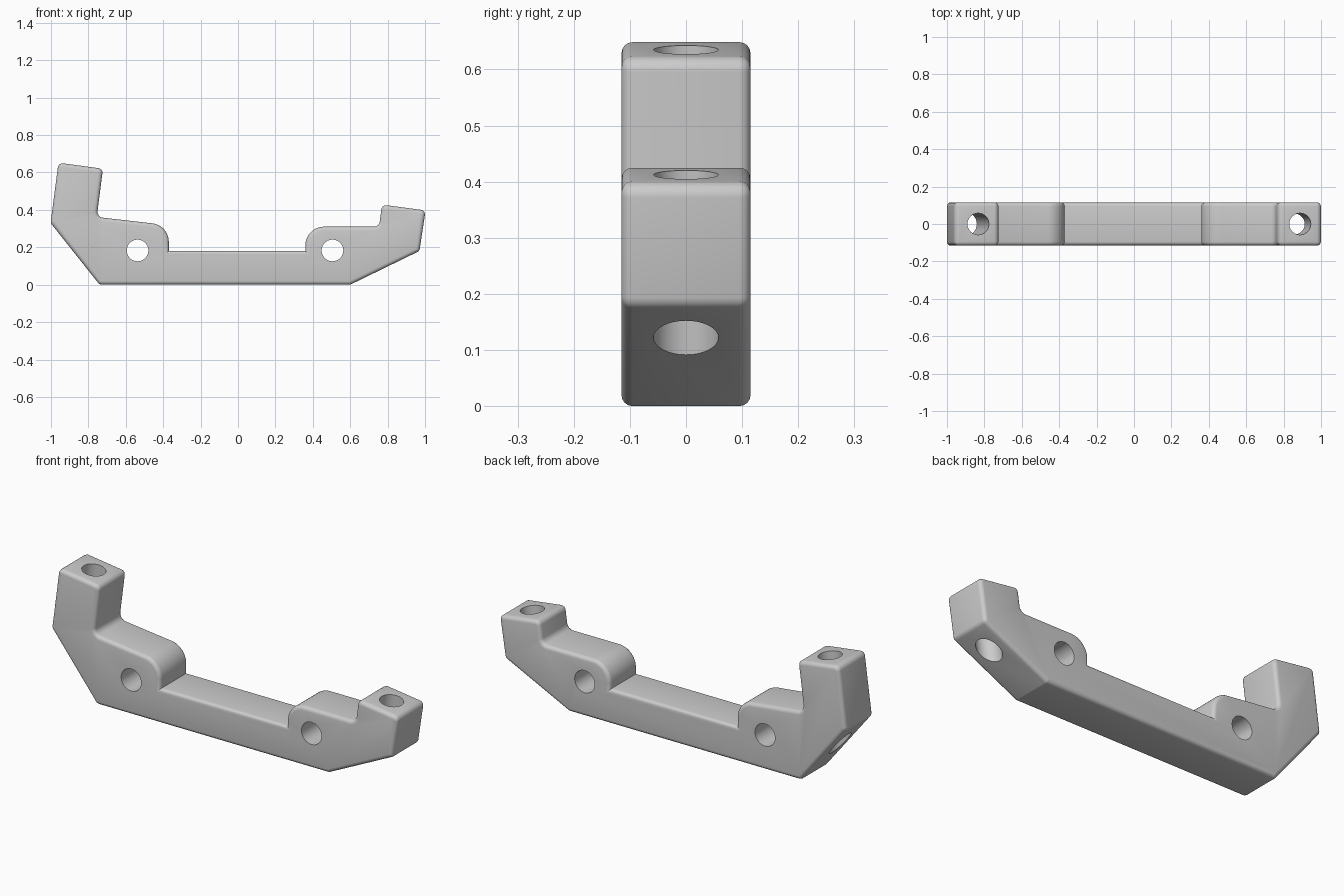
import bpy, bmesh, math
from mathutils import Vector

cube = bpy.data.objects.get("Cube")
if cube:
    bpy.data.objects.remove(cube, do_unlink=True)

HALF = 0.115      # half thickness of the bracket
RIM = 0.02        # rounding of the long rims
RIM_STEPS = 4
HOLE = 0.058      # radius of all bolt holes

grey = bpy.data.materials.new("plain_grey")
grey.use_nodes = True
colour = (0.6, 0.6, 0.6, 1)
grey.diffuse_color = colour
grey.node_tree.nodes["Principled BSDF"].inputs["Base Color"].default_value = colour


def rounded(corners):
    """Points and inward normals of an outline with (x, z, radius) corners."""
    out = []
    for i, (x, z, r) in enumerate(corners):
        p = Vector((x, z))
        a = (Vector(corners[i - 1][:2]) - p).normalized()
        b = (Vector(corners[(i + 1) % len(corners)][:2]) - p).normalized()
        half = a.angle(b) / 2
        middle = (a + b).normalized() / math.sin(half)
        inward = 1 if b.x * a.y - b.y * a.x > 0 else -1
        if r == 0:
            out.append((p, middle * inward))
            continue
        centre = p + middle * r
        start = p + a * r / math.tan(half) - centre
        end = p + b * r / math.tan(half) - centre
        steps = 12 if r > 0.05 else 4
        for k in range(steps + 1):
            d = start.lerp(end, k / steps).normalized()
            out.append((centre + d * r, d * -inward))
    return out


# Side outline, counter-clockwise from the lower right corner
outline = rounded([
    (-0.74, 0, 0.025), (0.6, 0, 0.025), (0.97, 0.18, 0.025),
    (1.003, 0.397, 0.025), (0.77, 0.428, 0.025), (0.754, 0.31, 0.03),
    (0.36, 0.31, 0.1), (0.36, 0.18, 0),
    (-0.37, 0.18, 0), (-0.37, 0.318, 0.1), (-0.755, 0.362, 0.03),
    (-0.722, 0.62, 0.025), (-0.96, 0.652, 0.025), (-1.002, 0.33, 0.025),
])

# Bracket body: stacked outlines, drawn in towards both rounded rims
layers = []
for k in range(RIM_STEPS + 1):
    angle = math.pi / 2 * k / RIM_STEPS
    layers.append((HALF - RIM + RIM * math.cos(angle), RIM * (1 - math.sin(angle))))
layers = [(-y, inset) for y, inset in layers] + layers[::-1]

bm = bmesh.new()
rings = []
for y, inset in layers:
    points = [p + n * inset for p, n in outline]
    rings.append([bm.verts.new((p.x, y, p.y)) for p in points])
for low, high in zip(rings, rings[1:]):
    for i in range(len(low)):
        bm.faces.new((low[i - 1], low[i], high[i], high[i - 1]))
bm.faces.new(rings[0])
bm.faces.new(rings[-1])
bmesh.ops.recalc_face_normals(bm, faces=bm.faces[:])
mesh = bpy.data.meshes.new("bracket_body")
bm.to_mesh(mesh)
bm.free()
mesh.materials.append(grey)
body = bpy.data.objects.new("bracket_body", mesh)
bpy.context.scene.collection.objects.link(body)


def drill(name, centre, axis):
    """Cut a bolt hole through the body along an axis."""
    turn = Vector(axis).to_track_quat('Z', 'Y').to_euler()
    bpy.ops.mesh.primitive_cylinder_add(vertices=32, radius=HOLE, depth=1.6,
                                        location=centre, rotation=turn)
    cutter = bpy.context.object
    cutter.name = name
    cutter.hide_render = True
    cutter.data.materials.append(grey)
    mod = body.modifiers.new(name, 'BOOLEAN')
    mod.operation = 'DIFFERENCE'
    mod.solver = 'EXACT'
    mod.object = cutter
    bpy.context.view_layer.objects.active = body
    bpy.ops.object.modifier_apply(modifier=mod.name)
    bpy.data.objects.remove(cutter, do_unlink=True)


# Two cross holes and two slightly tilted holes down the posts
for side, x in (("right", -0.537), ("left", 0.505)):
    drill(side + "_cross_hole", (x, 0, 0.183), (0, 1, 0))
for side, x, z in (("right", -0.833, 0.635), ("left", 0.888, 0.412)):
    drill(side + "_post_hole", (x, 0, z), (0.13, 0, 1))

# Smooth shading with crisp hole edges
bpy.ops.object.select_all(action='DESELECT')
body.select_set(True)
bpy.context.view_layer.objects.active = body
bpy.ops.object.shade_smooth_by_angle(angle=math.radians(32))
